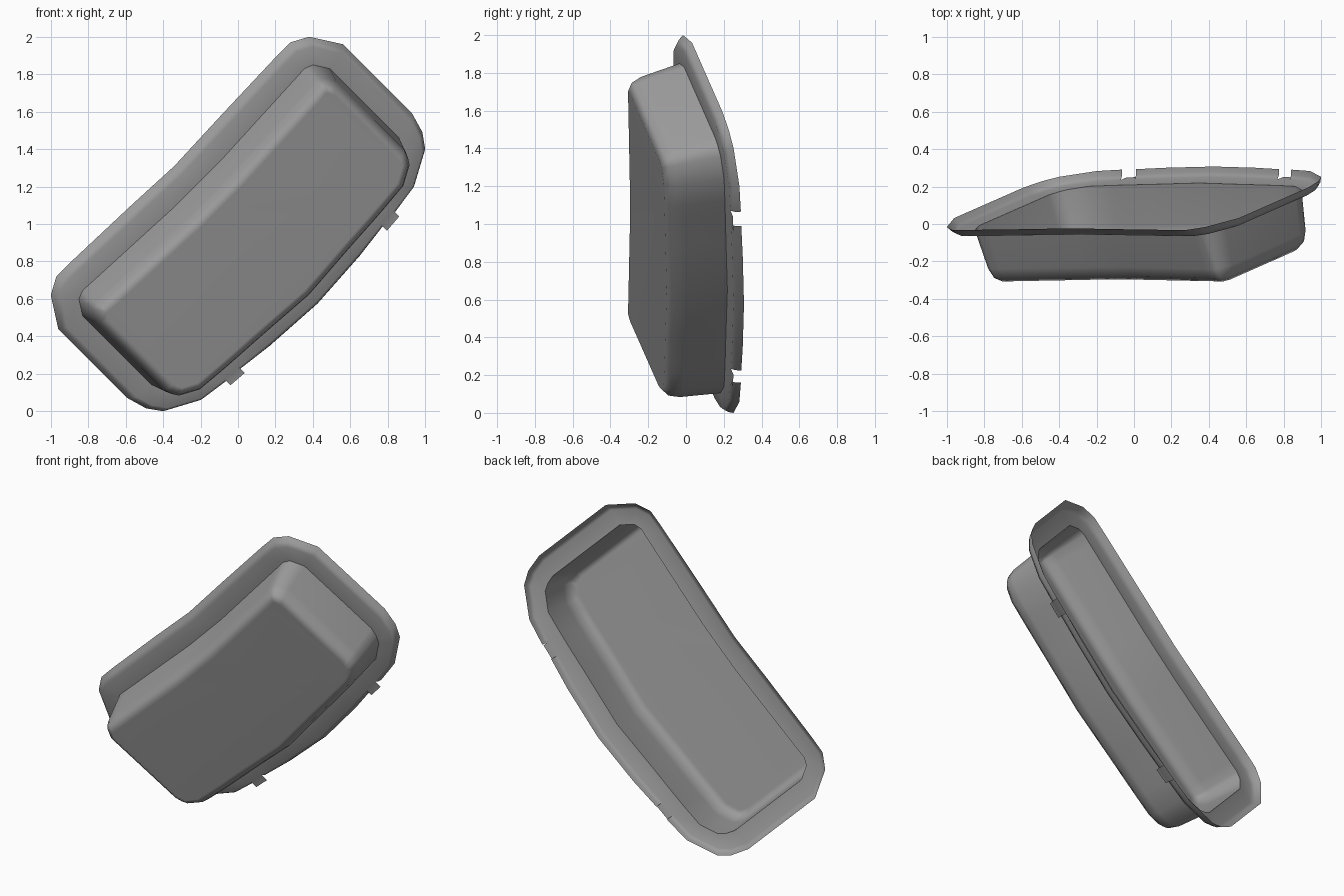
import bpy, bmesh
from mathutils import Vector

if "Cube" in bpy.data.objects:
    bpy.data.objects.remove(bpy.data.objects["Cube"])

# Half outlines in front view (x, z-1); the other half is mirrored across the short axis
OUTER = [(-.34, .31), (-.1, .57), (.2, .89), (.28, .97), (.38, 1.0), (.56, .96), (.93, .59),
         (.985, .49), (1.0, .4), (.94, .2), (.84, .065), (.775, -.01), (.65, -.17), (.425, -.425)]
INNER = [(-.215, .215), (-.1, .33), (.31, .78), (.355, .83), (.4, .85), (.49, .83), (.86, .46),
         (.885, .41), (.895, .36), (.86, .24), (.765, .125), (.7, .05), (.58, -.085), (.35, -.35)]
NORMAL = Vector((-.22, 1, .22)).normalized()


def full(half):
    return [Vector(p) for p in half] + [Vector((-b, -a)) for a, b in reversed(half[1:-1])]


def inset(loop, d):
    out = []
    for i, p in enumerate(loop):
        t = (loop[(i + 1) % len(loop)] - p).normalized() + (p - loop[i - 1]).normalized()
        t.normalize()
        out.append(p + Vector((t.y, -t.x)) * d)
    return out


def place(p, off):
    # the tray lies on a plane tilted across its width
    return Vector((p.x, .12 + .22 * (p.x - p.y) + off, p.y + 1))


outer, inner = full(OUTER), full(INNER)
n = len(outer)
bend = [o.lerp(i, .28) + Vector((.012, -.012)) for o, i in zip(outer, inner)]
crown = [o.lerp(i, .12) + Vector((.008, -.008)) for o, i in zip(outer, inner)]

# Rim lip, flange, walls and rounded floor as successive rings
rings = [[place(p, 0) for p in outer],
         [place(p, -.03) for p in crown],
         [place(p, -.052) for p in bend],
         [place(p, -.055) for p in inner]]
for depth, d in ((.22, .025), (.277, .045), (.308, .085)):
    rings.append([place(p, -.055) - NORMAL * depth for p in inset(inner, d)])

bm = bmesh.new()
vs = [[bm.verts.new(p) for p in r] for r in rings]
NOTCHES = (10, n - 11)
for k in range(len(vs) - 1):
    for i in range(n):
        if k < 2 and i in NOTCHES:
            continue
        j = (i + 1) % n
        bm.faces.new((vs[k][i], vs[k][j], vs[k + 1][j], vs[k + 1][i]))
bm.faces.new(vs[-1])

# Flat tabs in the two lip notches
for i in NOTCHES:
    a, b = vs[2][i], vs[2][i + 1]
    out = Vector((.03, .0132, -.03))
    bm.faces.new((a, b, bm.verts.new(b.co + out), bm.verts.new(a.co + out)))

bmesh.ops.recalc_face_normals(bm, faces=bm.faces)
mesh = bpy.data.meshes.new("tray")
bm.to_mesh(mesh)
bm.free()
tray = bpy.data.objects.new("tray", mesh)
bpy.context.collection.objects.link(tray)
bpy.context.view_layer.objects.active = tray
tray.select_set(True)
bpy.ops.object.shade_smooth_by_angle(angle=1.0)

# Large faces keep flat shading, only the rounded edges blend
wn = tray.modifiers.new("weighted", 'WEIGHTED_NORMAL')
wn.keep_sharp = True

# Dark grey finish
mat = bpy.data.materials.new("dark_grey")
mat.diffuse_color = (.33, .33, .33, 1)
mat.use_nodes = True
mat.node_tree.nodes["Principled BSDF"].inputs["Base Color"].default_value = mat.diffuse_color
mesh.materials.append(mat)
